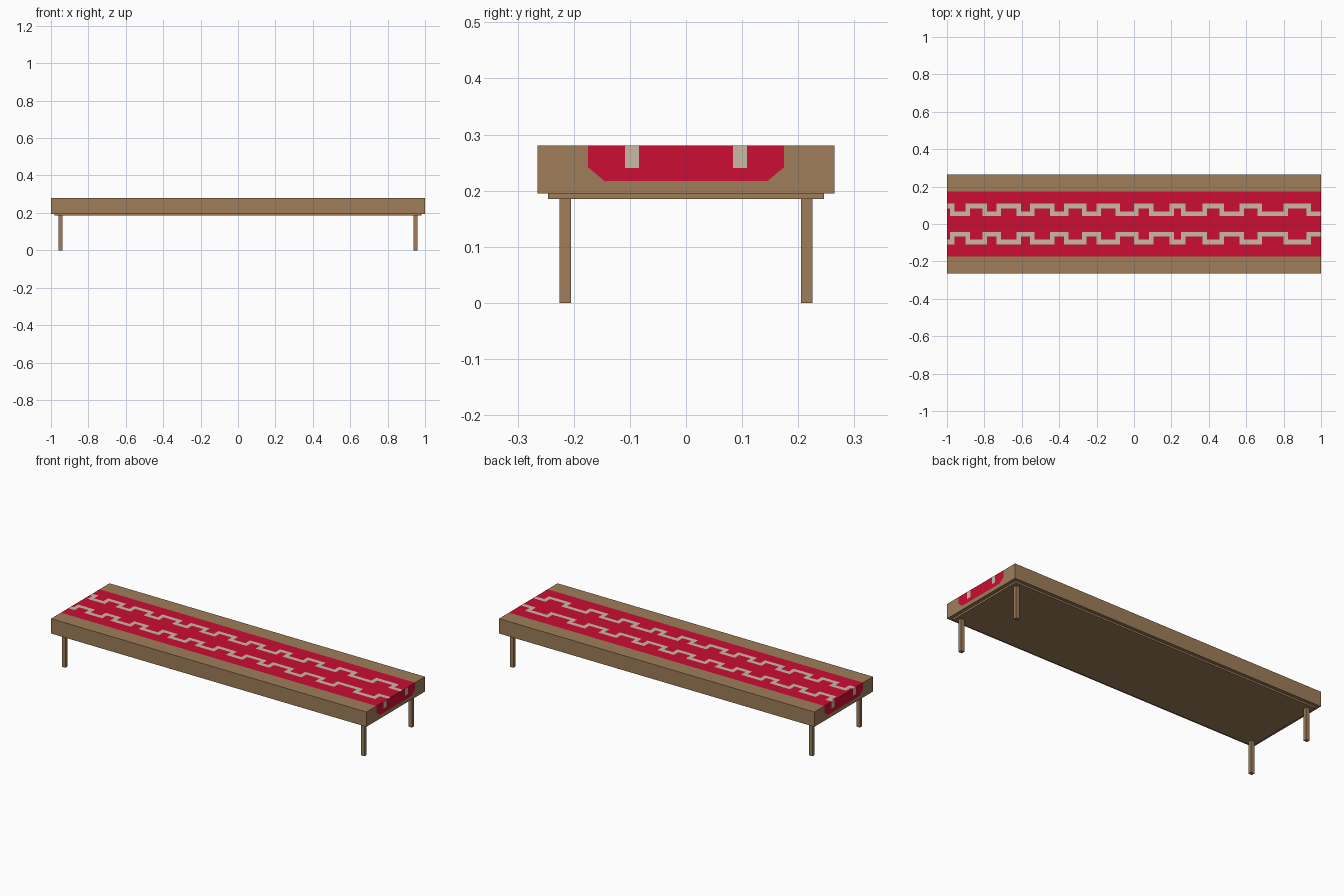
import bpy, bmesh
from mathutils import Vector

if "Cube" in bpy.data.objects:
    bpy.data.objects.remove(bpy.data.objects["Cube"])


def material(name, rgb):
    m = bpy.data.materials.new(name)
    m.diffuse_color = (*rgb, 1)
    m.use_nodes = True
    m.node_tree.nodes["Principled BSDF"].inputs["Base Color"].default_value = m.diffuse_color
    return m


wood = material("wood", (0.342, 0.205, 0.102))
red = material("red cloth", (0.604, 0.004, 0.033))
beige = material("beige pattern", (0.59, 0.49, 0.39))


def box(name, lo, hi, mats):
    lo, hi = Vector(lo), Vector(hi)
    bm = bmesh.new()
    bmesh.ops.create_cube(bm, size=1)
    for v in bm.verts:
        v.co = (lo + hi) / 2 + v.co * (hi - lo)
    mesh = bpy.data.meshes.new(name)
    bm.to_mesh(mesh)
    bm.free()
    ob = bpy.data.objects.new(name, mesh)
    bpy.context.collection.objects.link(ob)
    for m in mats:
        mesh.materials.append(m)
    return ob


# Thick top slab
top = box("table_top", (-1, -0.265, 0.195), (1, 0.265, 0.28), [wood, red, beige])

# Meander pattern: x ranges in which the line runs along the outer band
RUNS = [(-1.0, -0.96), (-0.90, -0.785), (-0.735, -0.605), (-0.555, -0.425),
        (-0.375, -0.255), (-0.20, -0.075), (0.0, 0.105), (0.19, 0.275),
        (0.365, 0.48), (0.565, 0.685), (0.80, 0.945)]
LINE = 0.024
OUTER, INNER = (0.084, 0.109), (0.043, 0.067)
CLOTH, CLOTH_BOTTOM, STRIPE_BOTTOM = 0.175, 0.217, 0.24

# Cut the slab along every colour border
bm = bmesh.new()
bm.from_mesh(top.data)


def cut(co, no):
    bmesh.ops.bisect_plane(bm, geom=bm.verts[:] + bm.edges[:] + bm.faces[:],
                           dist=1e-5, plane_co=co, plane_no=no)


for y in (*INNER, *OUTER, CLOTH):
    cut((0, y, 0), (0, 1, 0))
    cut((0, -y, 0), (0, 1, 0))
for z in (CLOTH_BOTTOM, STRIPE_BOTTOM):
    cut((0, 0, z), (0, 0, 1))
for side in (-1, 1):  # sloped lower corners of the cloth on the ends
    cut((0, side * 0.145, CLOTH_BOTTOM), (0, side * 0.025, -0.03))
for a, b in RUNS:
    for x in (a, a + LINE, b - LINE, b):
        if -0.999 < x < 0.999:
            cut((x, 0, 0), (1, 0, 0))


def colour(f):
    c = f.calc_center_median()
    y = abs(c.y)
    if f.normal.z > 0.9:  # top surface
        if y > CLOTH:
            return 0
        run = next((r for r in RUNS if r[0] < c.x < r[1]), None)
        if run is None:
            return 2 if INNER[0] < y < INNER[1] else 1
        if OUTER[0] < y < OUTER[1]:
            return 2
        riser = (c.x < run[0] + LINE and run[0] > -1) or c.x > run[1] - LINE
        return 2 if riser and INNER[0] < y < OUTER[1] else 1
    if abs(f.normal.x) > 0.9:  # both ends
        if c.z < CLOTH_BOTTOM or y > CLOTH or (y - 0.145) * 0.03 > (c.z - CLOTH_BOTTOM) * 0.025:
            return 0
        return 2 if OUTER[0] < y < OUTER[1] and c.z > STRIPE_BOTTOM else 1
    return 0


bm.normal_update()
for f in bm.faces:
    f.material_index = colour(f)
bm.to_mesh(top.data)
bm.free()

# Thin plate under the slab
box("under_plate", (-0.98, -0.246, 0.185), (0.98, 0.246, 0.195), [wood])

# Four square legs
for sx, xn in ((-1, "left"), (1, "right")):
    for sy, yn in ((-1, "front"), (1, "back")):
        x, y = sx * 0.948, sy * 0.215
        box(f"{yn}_{xn}_leg", (x - 0.011, y - 0.01, 0), (x + 0.011, y + 0.01, 0.185), [wood])
